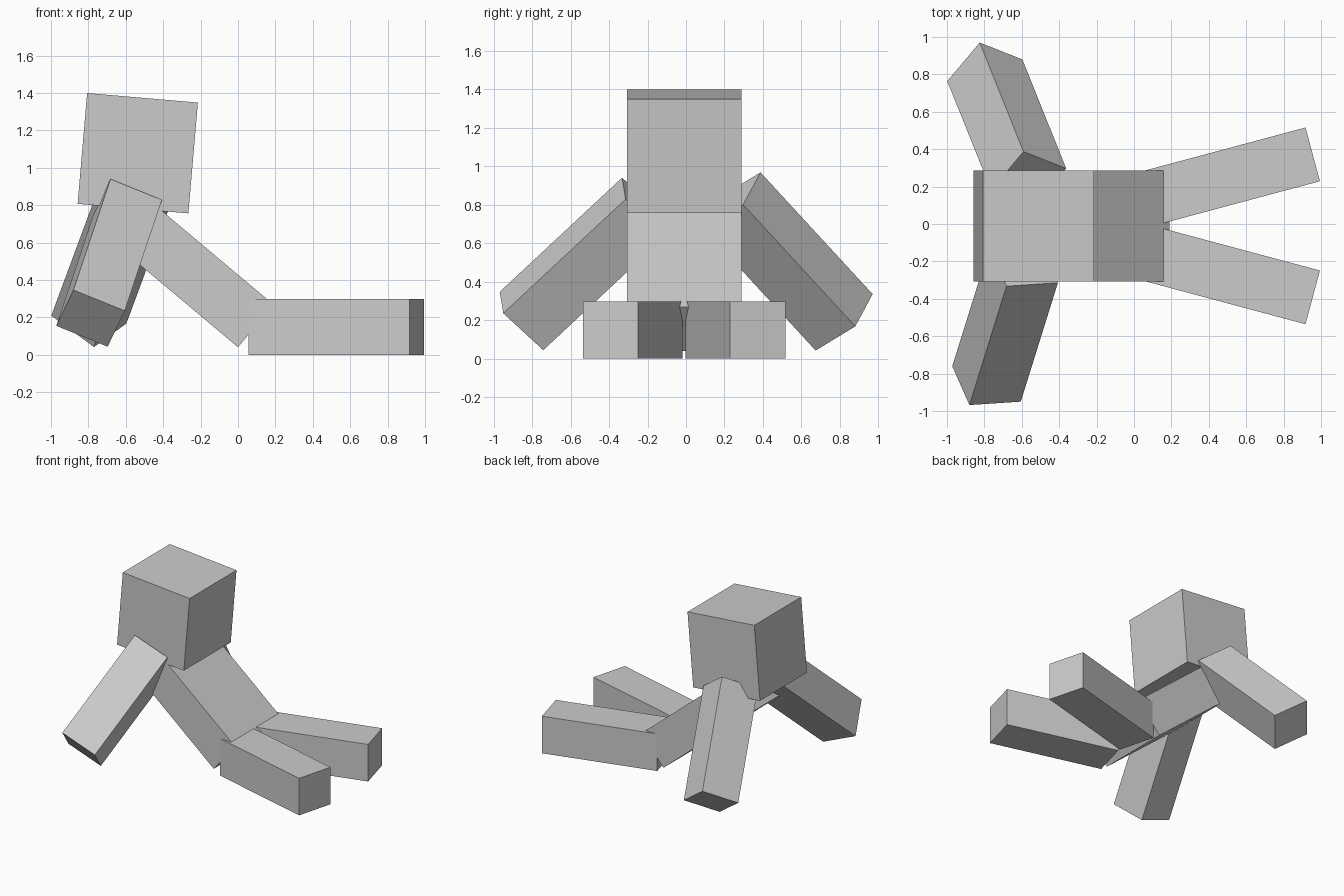
import bpy, bmesh, math
from mathutils import Vector, Matrix

if "Cube" in bpy.data.objects:
    bpy.data.objects.remove(bpy.data.objects["Cube"])

U = 0.0743            # block unit: head 8x8x8, torso 4x8x12, limbs 4x4x12
MID = -0.01           # y of the body's middle plane

grey = bpy.data.materials.new("light grey")
grey.diffuse_color = (0.6, 0.6, 0.6, 1)
grey.use_nodes = True
grey.node_tree.nodes["Principled BSDF"].inputs["Base Color"].default_value = grey.diffuse_color


def box(name, centre, units, rot):
    """Box measured in block units, turned by a 3x3 matrix about its centre."""
    bm = bmesh.new()
    bmesh.ops.create_cube(bm, size=1)
    bmesh.ops.scale(bm, vec=Vector(units) * U, verts=bm.verts)
    me = bpy.data.meshes.new(name)
    bm.to_mesh(me)
    bm.free()
    me.materials.append(grey)
    ob = bpy.data.objects.new(name, me)
    ob.matrix_world = Matrix.Translation(centre) @ rot.to_4x4()
    bpy.context.collection.objects.link(ob)
    return ob


def turn(deg, axis):
    return Matrix.Rotation(math.radians(deg), 3, axis)


# Head, nodding slightly forward
box("head", (-0.536, MID, 1.078), (8, 8, 8), turn(4.9, 'Y'))

# Torso, leaning back (long axis x slopes down towards the legs)
box("torso", (-0.246, MID, 0.441), (12, 8, 4), turn(40, 'Y'))

# Legs, flat on the ground and spread
for side, name in ((1, "left_leg"), (-1, "right_leg")):
    box(name, (0.525, MID + side * 0.267, 2 * U), (12, 4, 4), turn(15 * side, 'Z'))


# Arms, propped on the ground behind: outer hand corner and two hand edges
def arm(name, corner, edge_a, edge_b, along):
    z = Vector(along).normalized()
    x = Vector(edge_a)
    x = (x - x.dot(z) * z).normalized()
    y = z.cross(x)
    if y.dot(Vector(edge_b)) < 0:
        y, sign = -y, -1
    else:
        sign = 1
    centre = Vector(corner) + (x * 2 + y * 2 + z * 6) * U
    rot = Matrix((x, y * sign, z)).transposed()
    box(name, centre, (4, 4, 12), rot)


arm("right_arm", (-0.88, -0.968, 0.347), (0.275, 0.018, -0.112),
    (-0.092, 0.208, -0.192), (0.20, 0.641, 0.598))
arm("left_arm", (-0.825, 0.97, 0.335), (0.23, -0.09, -0.17),
    (-0.175, -0.205, -0.13), (0.235, -0.585, 0.635))
